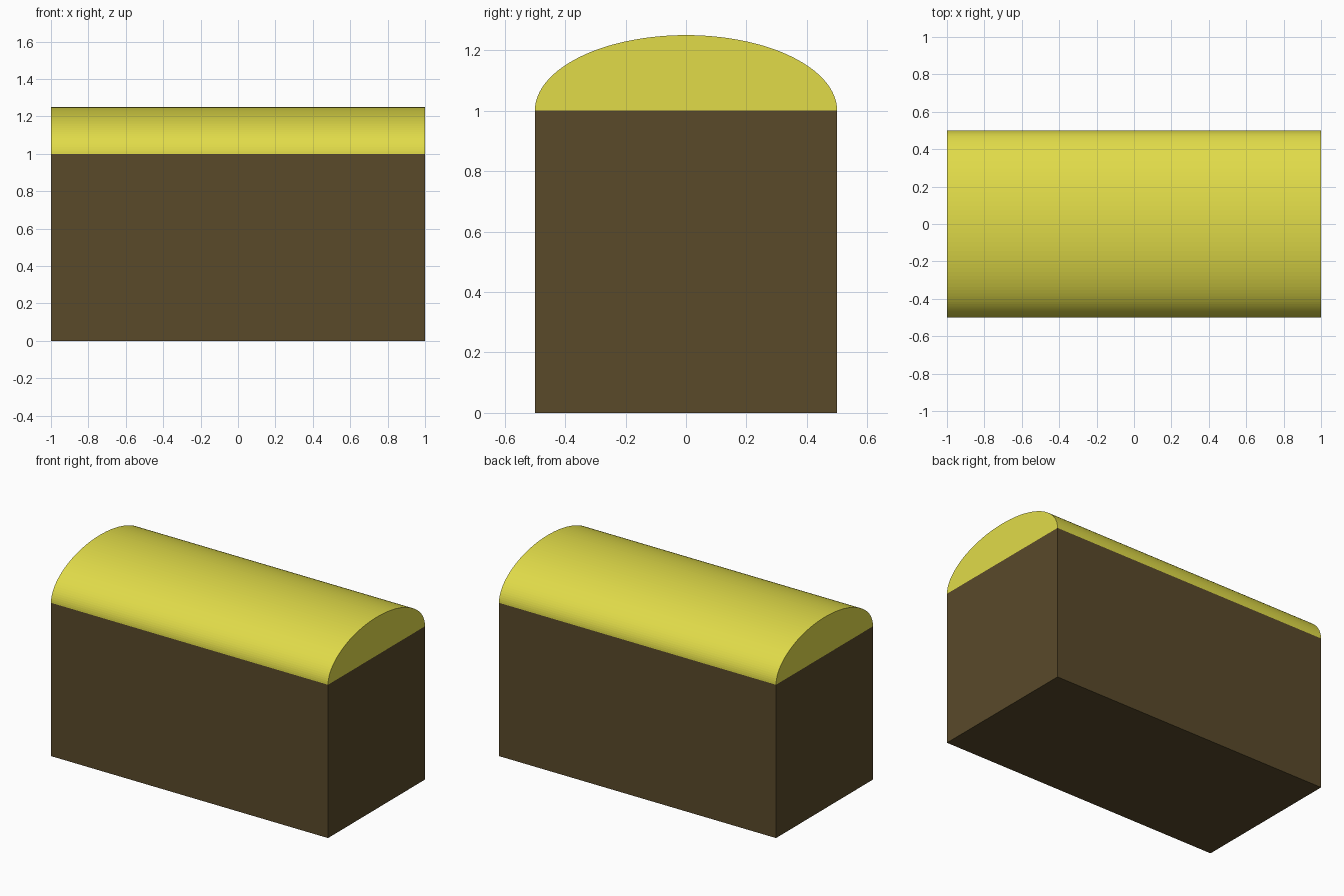
import bpy, bmesh, math

if "Cube" in bpy.data.objects:
    bpy.data.objects.remove(bpy.data.objects["Cube"])


def make_material(name, rgb):
    mat = bpy.data.materials.new(name)
    mat.diffuse_color = (*rgb, 1.0)
    mat.use_nodes = True
    mat.node_tree.nodes["Principled BSDF"].inputs["Base Color"].default_value = mat.diffuse_color
    return mat


def extrude_profile(name, profile, half_length, mat):
    """Closed (y, z) profile swept along x, centred on x = 0."""
    bm = bmesh.new()
    face = bm.faces.new([bm.verts.new((-half_length, y, z)) for y, z in profile])
    ext = bmesh.ops.extrude_face_region(bm, geom=[face])
    verts = [v for v in ext["geom"] if isinstance(v, bmesh.types.BMVert)]
    bmesh.ops.translate(bm, verts=verts, vec=(2 * half_length, 0, 0))
    bmesh.ops.recalc_face_normals(bm, faces=bm.faces)
    mesh = bpy.data.meshes.new(name)
    bm.to_mesh(mesh)
    bm.free()
    mesh.materials.append(mat)
    obj = bpy.data.objects.new(name, mesh)
    bpy.context.collection.objects.link(obj)
    return obj


LENGTH, DEPTH, BOX_HEIGHT, LID_RISE = 2.0, 1.0, 1.0, 0.25
SEGMENTS = 64

# Chest body: plain dark wooden box
body = [(-DEPTH / 2, 0), (DEPTH / 2, 0), (DEPTH / 2, BOX_HEIGHT), (-DEPTH / 2, BOX_HEIGHT)]
extrude_profile("chest_body", body, LENGTH / 2, make_material("dark_wood", (0.10, 0.067, 0.023)))

# Domed lid: half ellipse resting on the body
angles = [math.pi * i / SEGMENTS for i in range(SEGMENTS + 1)]
dome = [(DEPTH / 2 * math.cos(a), BOX_HEIGHT + LID_RISE * math.sin(a)) for a in angles]
extrude_profile("chest_lid", dome, LENGTH / 2, make_material("yellow_lid", (0.75, 0.71, 0.066)))
